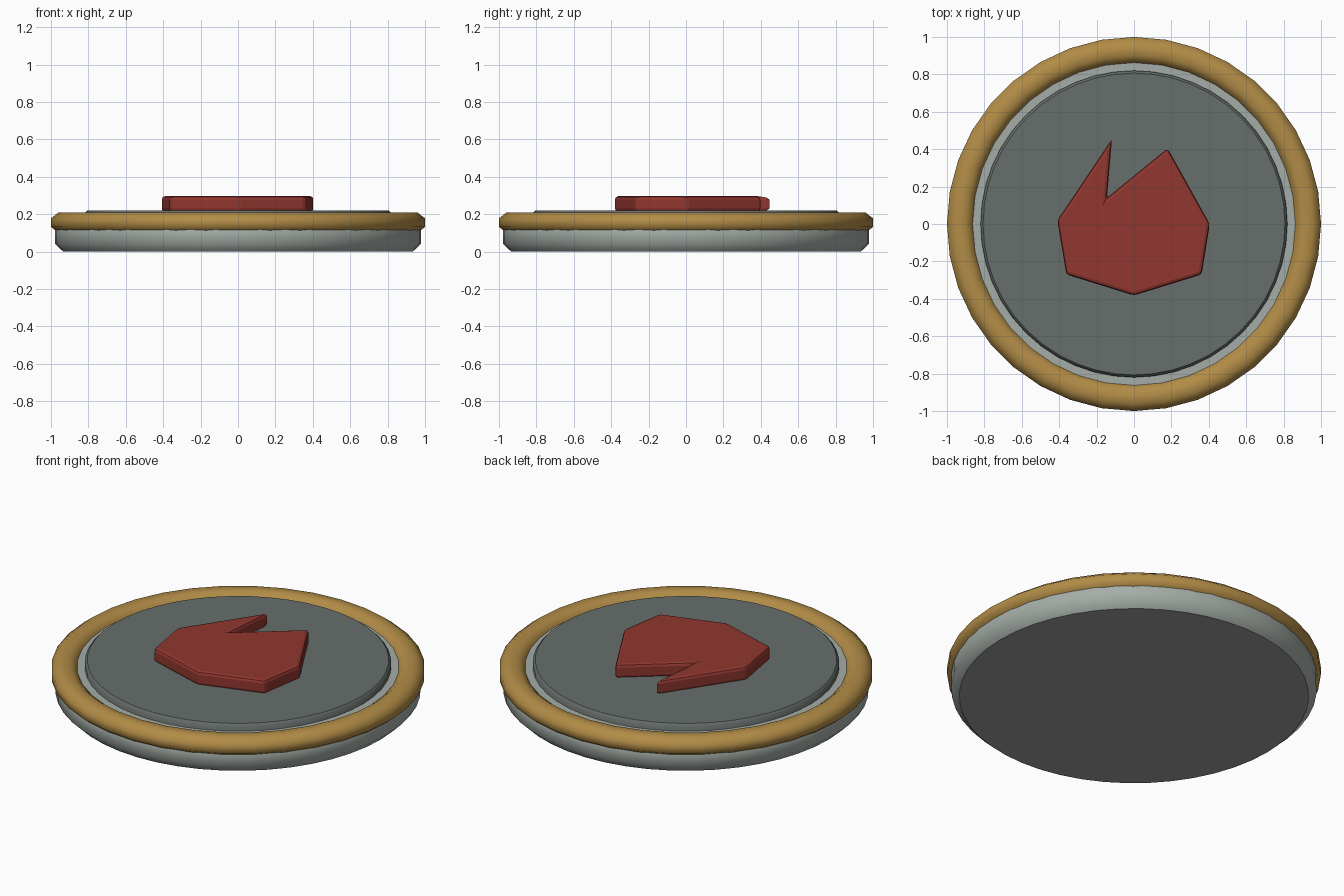
import bpy, bmesh, math

cube = bpy.data.objects.get("Cube")
if cube:
    bpy.data.objects.remove(cube, do_unlink=True)


def material(name, r, g, b):
    m = bpy.data.materials.new(name)
    m.use_nodes = True
    m.diffuse_color = (r, g, b, 1)
    m.node_tree.nodes["Principled BSDF"].inputs["Base Color"].default_value = (r, g, b, 1)
    return m


light_grey = material("light grey", 0.375, 0.42, 0.39)
slate = material("slate grey", 0.135, 0.157, 0.147)
gold = material("gold", 0.445, 0.262, 0.062)
red = material("red", 0.283, 0.038, 0.029)
underside = material("underside grey", 0.34, 0.345, 0.34)


def finish(name, bm, *mats):
    bmesh.ops.recalc_face_normals(bm, faces=bm.faces)
    me = bpy.data.meshes.new(name)
    bm.to_mesh(me)
    bm.free()
    for m in mats:
        me.materials.append(m)
    ob = bpy.data.objects.new(name, me)
    bpy.context.collection.objects.link(ob)
    return ob


def lathe(name, profile, segments, closed, *mats):
    """Spin a (radius, z) profile; open profiles get flat caps."""
    bm = bmesh.new()
    rings = []
    for r, z in profile:
        angles = [2 * math.pi * i / segments for i in range(segments)]
        rings.append([bm.verts.new((r * math.cos(a), r * math.sin(a), z)) for a in angles])
    pairs = list(zip(rings, rings[1:]))
    if closed:
        pairs.append((rings[-1], rings[0]))
    for low, high in pairs:
        for i in range(segments):
            j = (i + 1) % segments
            bm.faces.new((low[i], low[j], high[j], high[i])).smooth = True
    if not closed:
        bm.faces.new(rings[0])
        bm.faces.new(rings[-1])
    return finish(name, bm, *mats)


# Chamfered base with a plain underside
base = lathe("base", [(0.935, 0), (0.978, 0.042), (0.978, 0.14), (0.935, 0.18)],
             48, False, light_grey, underside)
for p in base.data.polygons:
    if p.normal.z < -0.9:
        p.material_index = 1

# Rounded rim ring with an eight-sided cross-section
scale = 1 / math.cos(math.pi / 8)
section = []
for k in range(8):
    a = (k + 0.5) * math.pi / 4
    section.append((0.93 + 0.07 * scale * math.cos(a), 0.155 + 0.055 * scale * math.sin(a)))
lathe("rim_ring", section, 36, True, gold)

# Raised centre disc
lathe("centre_disc", [(0.82, 0.15), (0.82, 0.207), (0.807, 0.22)], 48, False, slate)

# Flame-shaped emblem
outline = [(-0.118, 0.455), (-0.145, 0.14), (0.18, 0.405), (0.405, 0),
           (0.362, -0.27), (0, -0.382), (-0.362, -0.27), (-0.41, 0.02)]
bm = bmesh.new()
face = bm.faces.new([bm.verts.new((x, y, 0.212)) for x, y in outline])
top = bmesh.ops.extrude_face_region(bm, geom=[face])["geom"]
bmesh.ops.translate(bm, vec=(0, 0, 0.084),
                    verts=[v for v in top if isinstance(v, bmesh.types.BMVert)])
emblem = finish("flame_emblem", bm, red)
bevel = emblem.modifiers.new("soft edges", "BEVEL")
bevel.width = 0.018
bevel.segments = 2
bevel.limit_method = "ANGLE"
